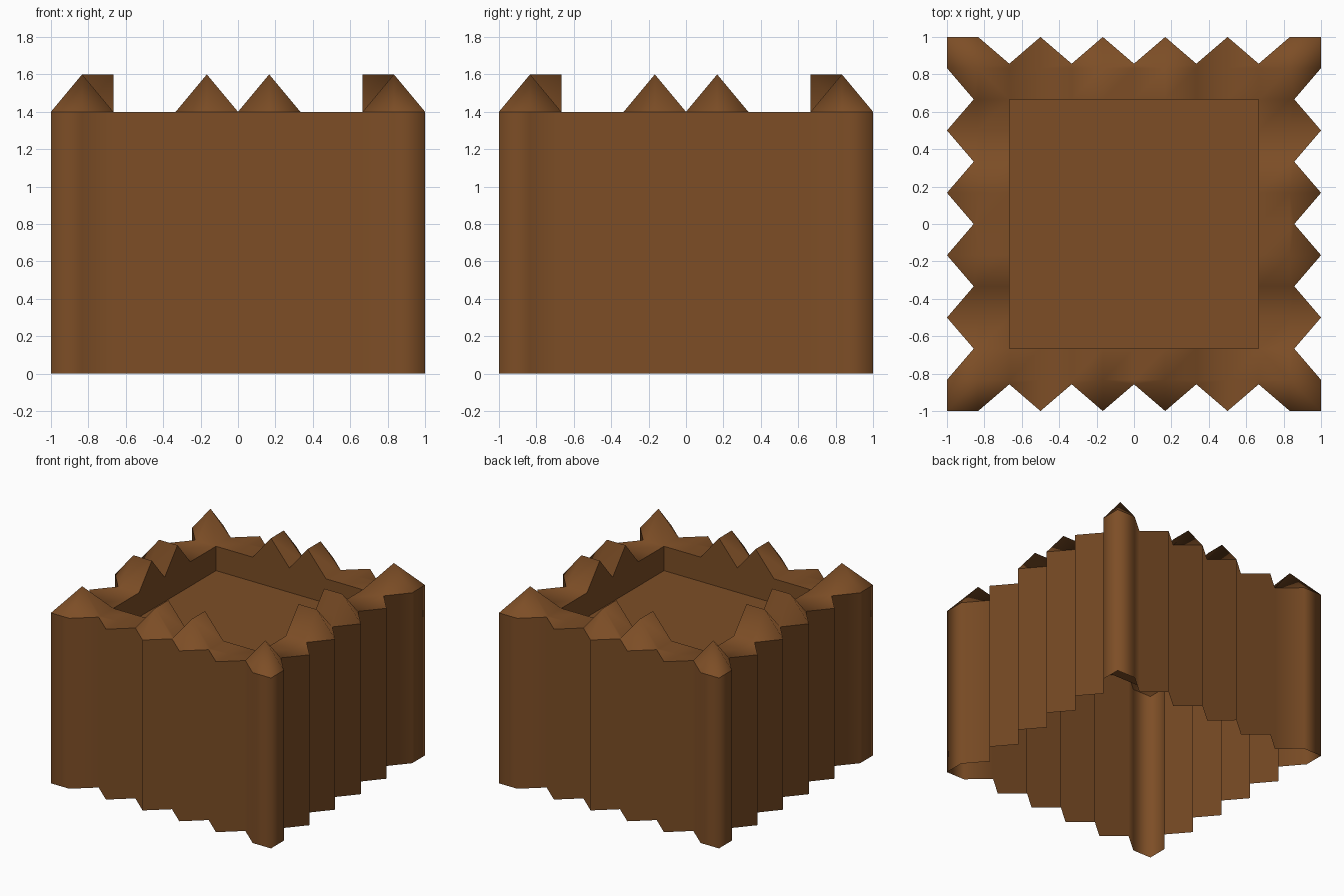
import bpy

if "Cube" in bpy.data.objects:
    bpy.data.objects.remove(bpy.data.objects["Cube"])

N = 6            # grid steps from the centre to the outside
INNER = 4        # grid step of the recess edge
BASE, PEAK, FLOOR = 1.4, 1.6, 1.2
NOTCH = 0.857    # how far in the zigzag notches reach

bark = bpy.data.materials.new("bark brown")
bark.diffuse_color = (0.205, 0.076, 0.0194, 1)
bark.use_nodes = True
bark.node_tree.nodes["Principled BSDF"].inputs["Base Color"].default_value = bark.diffuse_color


def height(i, j):
    """Ridges beside the middle of each side and a point on each corner."""
    a, b = sorted((abs(i), abs(j)))
    ridge = a == 1 and b in (4, 5)
    corner = a == 5 and b == 5
    return PEAK if ridge or corner else BASE


def plan(i, j):
    """Grid position, with every second outer point pulled in as a notch."""
    x, y = i / N, j / N
    if abs(i) == N and abs(j) < N and j % 2 == 0:
        x *= NOTCH
    if abs(j) == N and abs(i) < N and i % 2 == 0:
        y *= NOTCH
    return x, y


def ring(n):
    """Grid points around a square of half-size n, counter-clockwise."""
    r = range(-n, n)
    return ([(k, -n) for k in r] + [(n, k) for k in r]
            + [(-k, n) for k in r] + [(-n, -k) for k in r])


def make(name, verts, faces, smooth):
    me = bpy.data.meshes.new(name)
    me.from_pydata(verts, [], faces)
    me.materials.append(bark)
    for p in me.polygons:
        p.use_smooth = smooth
    me.update()
    ob = bpy.data.objects.new(name, me)
    bpy.context.collection.objects.link(ob)
    return ob


# Zigzag outer wall, open underneath
pts = [plan(i, j) for i, j in ring(N)]
n = len(pts)
make("outer_wall",
     [(x, y, 0) for x, y in pts] + [(x, y, BASE) for x, y in pts],
     [(k, (k + 1) % n, n + (k + 1) % n, n + k) for k in range(n)], True)

# Spiky rim between the outline and the recess
index, verts, faces = {}, [], []


def vid(i, j):
    if (i, j) not in index:
        index[i, j] = len(verts)
        verts.append((*plan(i, j), height(i, j)))
    return index[i, j]


for i in range(-N, N):
    for j in range(-N, N):
        if -INNER <= i < INNER and -INNER <= j < INNER:
            continue
        cell = [(i, j), (i + 1, j), (i + 1, j + 1), (i, j + 1)]
        up = [k for k in range(4) if height(*cell[k]) == PEAK]
        q = [vid(*c) for c in cell]
        if len(up) == 1:                       # split from the peak
            q = q[up[0]:] + q[:up[0]]
            faces += [(q[0], q[1], q[2]), (q[0], q[2], q[3])]
        else:
            faces.append(tuple(q))
make("spiky_rim", verts, faces, True)

# Sunken floor with walls rising to the rim
inner = ring(INNER)
m = len(inner)
make("recess",
     [(*plan(i, j), FLOOR) for i, j in inner]
     + [(*plan(i, j), height(i, j)) for i, j in inner],
     [(k, m + k, m + (k + 1) % m, (k + 1) % m) for k in range(m)]
     + [tuple(range(m))], False)
